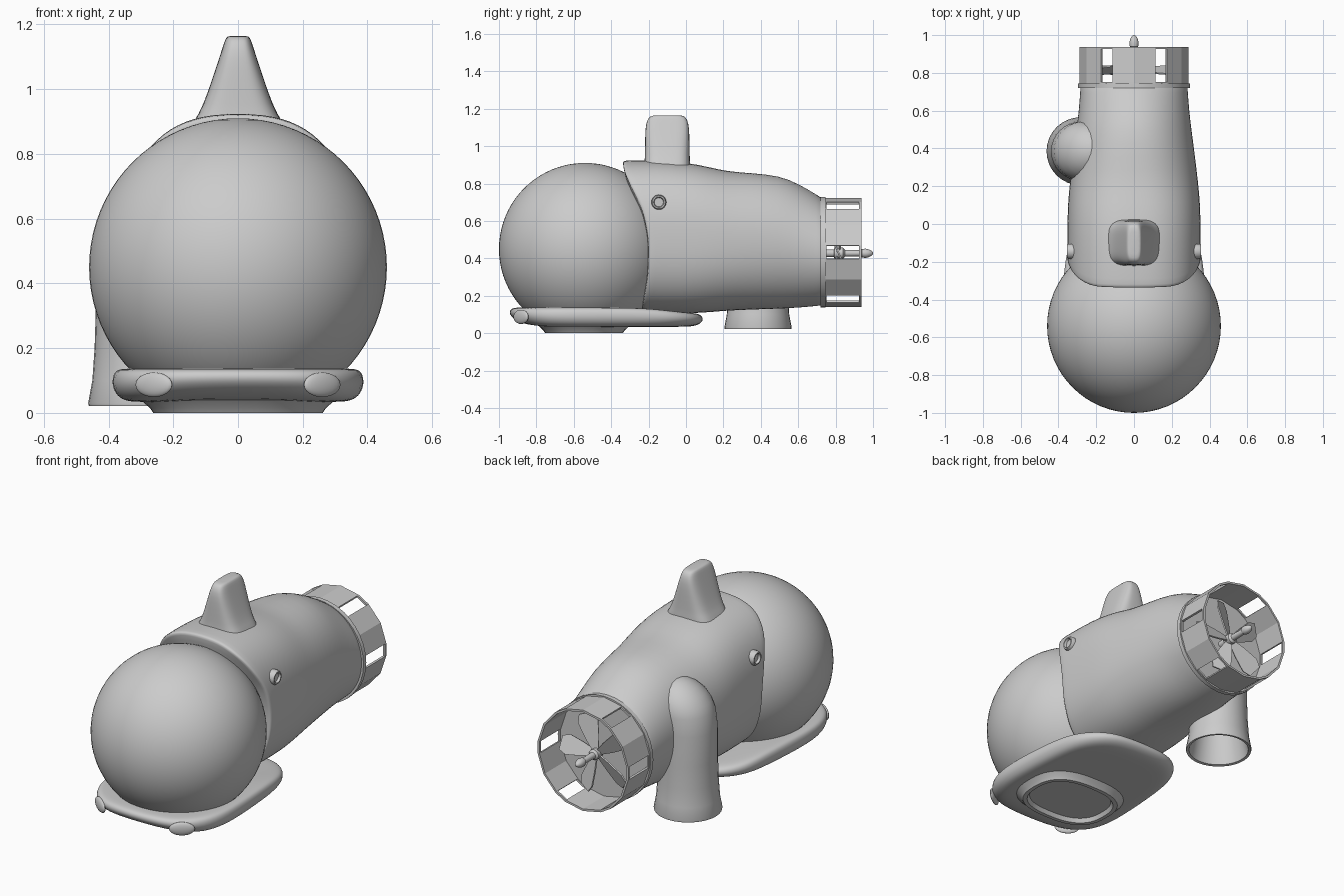
import bpy, bmesh, math
from mathutils import Vector, Matrix

if "Cube" in bpy.data.objects:
    bpy.data.objects.remove(bpy.data.objects["Cube"])


def make(name, bm, smooth=True, subsurf=0, angle=40):
    bmesh.ops.recalc_face_normals(bm, faces=bm.faces)
    me = bpy.data.meshes.new(name)
    bm.to_mesh(me)
    bm.free()
    ob = bpy.data.objects.new(name, me)
    bpy.context.collection.objects.link(ob)
    if smooth:
        me.shade_smooth()
        if not subsurf:
            me.set_sharp_from_angle(angle=math.radians(angle))
    if subsurf:
        m = ob.modifiers.new("Subdivision", 'SUBSURF')
        m.levels = m.render_levels = subsurf
    return ob


def loft(name, rings, **kw):
    bm = bmesh.new()
    rows = [[bm.verts.new(p) for p in r] for r in rings]
    n = len(rows[0])
    for a, b in zip(rows, rows[1:]):
        for i in range(n):
            j = (i + 1) % n
            bm.faces.new((a[i], a[j], b[j], b[i]))
    bm.faces.new(rows[0])
    bm.faces.new(rows[-1])
    return make(name, bm, **kw)


def oval(a, b, e=2.0, n=32):
    """Superellipse outline."""
    out = []
    for i in range(n):
        t = 2 * math.pi * i / n
        c, s = math.cos(t), math.sin(t)
        out.append((a * math.copysign(abs(c) ** (2 / e), c),
                    b * math.copysign(abs(s) ** (2 / e), s)))
    return out


def lerp(table, v):
    for (a, fa), (b, fb) in zip(table, table[1:]):
        if v <= b:
            t = max(0, (v - a) / (b - a))
            return fa + (fb - fa) * t
    return table[-1][1]


# Large round front canopy
bm = bmesh.new()
bmesh.ops.create_uvsphere(bm, u_segments=64, v_segments=40, radius=0.46,
                          matrix=Matrix.Translation((0, -0.54, 0.45)))
bmesh.ops.delete(bm, geom=[v for v in bm.verts if v.co.z < 0.09], context='VERTS')
make("canopy", bm)

# Hull, with a front rim that sweeps forward at the top
rim = [(0.11, -0.24), (0.3, -0.205), (0.5, -0.2), (0.65, -0.23),
       (0.78, -0.295), (0.87, -0.335), (0.93, -0.34)]
# y, half width, bottom, top, exponent, rim influence
stations = [(-0.2, 0.30, 0.16, 0.86, 2.5, 1), (-0.2, 0.34, 0.115, 0.912, 2.5, 1),
            (-0.195, 0.352, 0.11, 0.922, 2.5, 1), (-0.17, 0.354, 0.11, 0.925, 2.5, 1),
            (-0.08, 0.354, 0.105, 0.925, 2.5, 0.6), (0.02, 0.353, 0.105, 0.915, 2.5, 0.2),
            (0.12, 0.35, 0.11, 0.89, 2.4, 0), (0.22, 0.34, 0.12, 0.865, 2.3, 0),
            (0.35, 0.325, 0.125, 0.857, 2.2, 0), (0.5, 0.305, 0.13, 0.843, 2.1, 0),
            (0.6, 0.293, 0.135, 0.8, 2, 0), (0.71, 0.285, 0.145, 0.735, 2, 0),
            (0.735, 0.284, 0.15, 0.715, 2, 0), (0.738, 0.27, 0.16, 0.70, 2, 0)]
rings = []
for y, w, lo, hi, e, k in stations:
    rings.append([(x, y + k * (lerp(rim, (lo + hi) / 2 + z) + 0.2), (lo + hi) / 2 + z)
                  for x, z in oval(w, (hi - lo) / 2, e, 40)])
loft("hull", rings, subsurf=1)

# Top fin
fin = [(0.86, 0.165, 0.135), (0.9, 0.135, 0.122), (0.95, 0.108, 0.12), (1.03, 0.08, 0.119),
       (1.1, 0.057, 0.117), (1.14, 0.044, 0.108), (1.16, 0.037, 0.092), (1.165, 0.028, 0.07)]
loft("top_fin", [[(x, -0.1 + y, z) for x, y in oval(a, b, 3.6)] for z, a, b in fin], subsurf=1)

# Base skid with rounded edge
half = [(0.0, -0.945), (0.12, -0.94), (0.23, -0.915), (0.33, -0.835), (0.39, -0.7), (0.39, -0.48),
        (0.37, -0.22), (0.34, -0.06), (0.24, 0.06), (0.12, 0.088), (0.0, 0.092)]
outline = half + [(-x, y) for x, y in half[-2:0:-1]]
skid = [(0.034, 0.70), (0.034, 0.86), (0.045, 0.945), (0.075, 0.995), (0.105, 1.0),
        (0.128, 0.98), (0.137, 0.93), (0.137, 0.8)]
rings = []
for z, s in skid:
    ring = []
    for x, y in outline:
        y2 = -0.45 + (y + 0.45) * s
        lift = 0.25 * max(0, -0.8 - y2) * (0.137 - z) / 0.1
        drop = 0.1 * max(0, y2 + 0.25) * (z - 0.034) / 0.1
        ring.append((x * s, y2, z + lift - drop))
    rings.append(ring)
loft("base_skid", rings, subsurf=2)

# Recessed oval foot under the skid
foot = [(0.04, 0.30, 0.245), (0.015, 0.272, 0.218), (0.0, 0.262, 0.208),
        (0.0, 0.24, 0.186), (0.022, 0.228, 0.174)]
loft("foot_rim", [[(x, -0.545 + y, z) for x, y in oval(a, b, 2.6, 48)] for z, a, b in foot])

for side, tag in ((-1, "left"), (1, "right")):
    # Oval lamps on the skid nose
    bm = bmesh.new()
    m = (Matrix.Translation((side * 0.26, -0.882, 0.087)) @ Matrix.Rotation(side * 0.6, 4, 'Z')
         @ Matrix.Diagonal((0.068, 0.016, 0.038, 1)))
    bmesh.ops.create_uvsphere(bm, u_segments=24, v_segments=12, radius=1, matrix=m)
    make("nose_lamp_" + tag, bm)
    # Round side ports: raised ring around a dished centre
    port = [(0.30, 0.04), (0.345, 0.04), (0.355, 0.035), (0.355, 0.028), (0.342, 0.024)]
    loft("side_port_" + tag, [[(side * x, -0.145 + a, 0.70 + b) for a, b in oval(r, r, 2, 24)]
                              for x, r in port])

# Downward side duct with flared open mouth
duct = [(0.2, 0.13), (0.06, 0.155), (0.025, 0.163), (0.022, 0.178), (0.03, 0.18), (0.1, 0.167),
        (0.2, 0.16), (0.33, 0.156), (0.5, 0.156), (0.6, 0.156)]
duct += [(0.6 + 0.16 * math.sin(t), 0.156 * math.cos(t)) for t in (0.3, 0.6, 0.9, 1.2, 1.45)]
rings = []
for z, r in duct:
    lean = 0.06 * max(0, z - 0.55) / 0.2
    rings.append([(-0.283 + lean + x, 0.385 + y, z) for x, y in oval(r, r)])
loft("side_duct", rings, angle=60)

# Tail flange
CZ = 0.432
loft("tail_flange", [[(x, y, CZ + z) for x, z in oval(r, r, 2, 36)]
                     for y, r in ((0.72, 0.28), (0.72, 0.296), (0.745, 0.296), (0.745, 0.27))])

# Faceted propeller shroud with six windows
bm = bmesh.new()
angles = [math.radians(60 * k + d) for k in range(6) for d in (-7, 7, 30)]
rows = [[bm.verts.new((0.285 * math.cos(t), y, CZ + 0.285 * math.sin(t))) for t in angles]
        for y in (0.735, 0.752, 0.926, 0.938)]
for r in range(3):
    for i in range(18):
        if r == 1 and i % 3 == 0:
            continue
        j = (i + 1) % 18
        bm.faces.new((rows[r][i], rows[r][j], rows[r + 1][j], rows[r + 1][i]))
shroud = make("propeller_shroud", bm, smooth=False)
mod = shroud.modifiers.new("Thickness", 'SOLIDIFY')
mod.thickness, mod.offset = 0.012, 0

# Propeller shaft with bulb tip
shaft = [(0.73, 0.02), (0.79, 0.02), (0.795, 0.03), (0.84, 0.03), (0.85, 0.018), (0.935, 0.016),
         (0.94, 0.022), (0.96, 0.025), (0.98, 0.02), (0.995, 0.011), (1.0, 0.004)]
loft("propeller_shaft", [[(x, y, CZ - 0.005 + z) for x, z in oval(r, r, 2, 16)] for y, r in shaft])

# Five pitched blades
bm = bmesh.new()
for k in range(5):
    spin = Matrix.Rotation(2 * math.pi * k / 5 + 0.3, 4, 'Y')
    rows = []
    for rad, w in ((0.015, 0.014), (0.09, 0.034), (0.18, 0.05), (0.225, 0.035)):
        rows.append([bm.verts.new(spin @ Vector((s * w, 0.815 + s * w * 0.45, rad))
                                  + Vector((0, 0, CZ - 0.005))) for s in (-1, 1)])
    for a, b in zip(rows, rows[1:]):
        bm.faces.new((a[0], a[1], b[1], b[0]))
blades = make("propeller_blades", bm, smooth=False)
mod = blades.modifiers.new("Thickness", 'SOLIDIFY')
mod.thickness, mod.offset = 0.008, 0
